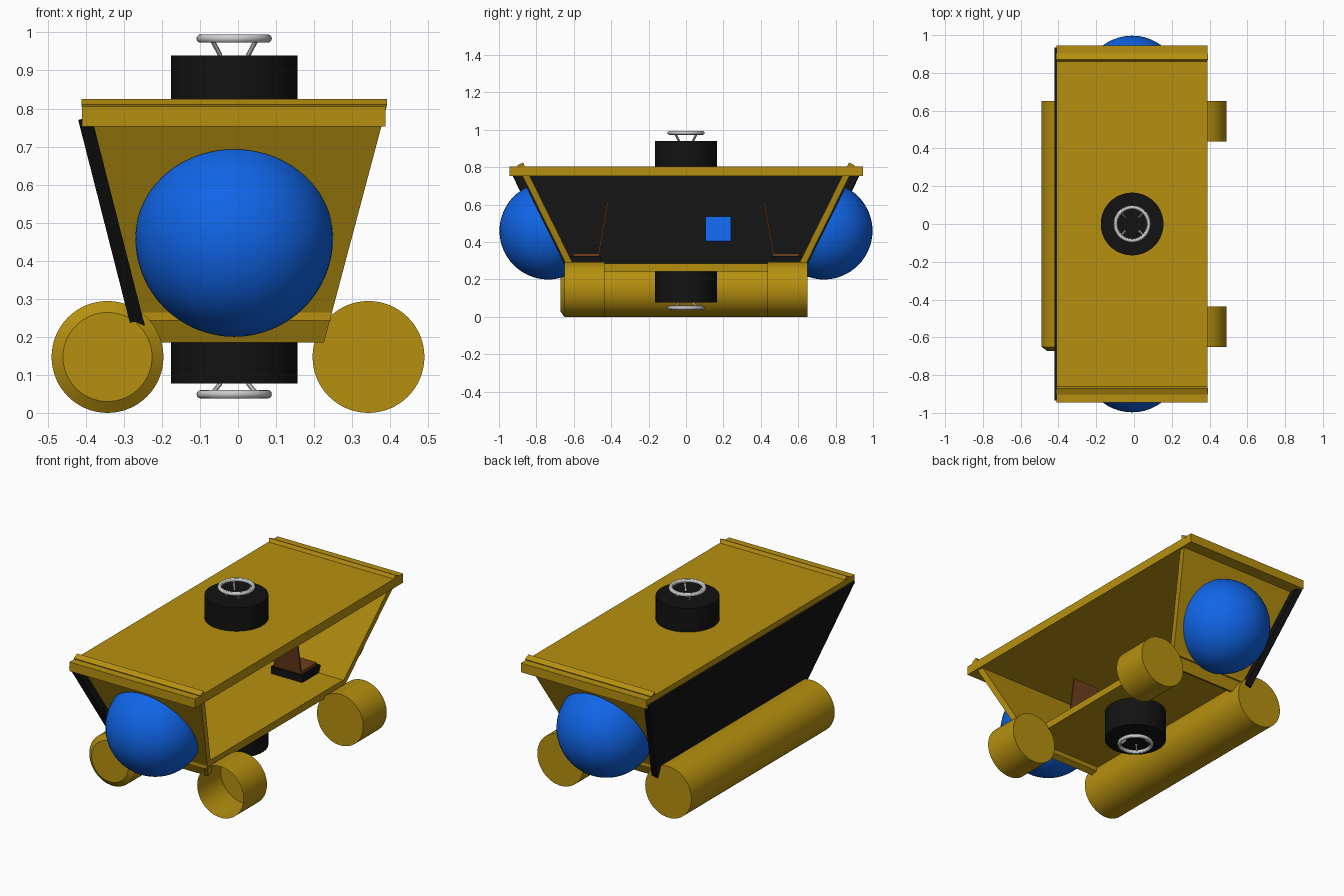
import bpy, bmesh
from math import sin, cos, pi, radians
from mathutils import Vector

if "Cube" in bpy.data.objects:
    bpy.data.objects.remove(bpy.data.objects["Cube"])

CX = -0.01          # the hull is slightly off centre in x


def material(name, rgb):
    m = bpy.data.materials.new(name)
    m.diffuse_color = (*rgb, 1)
    m.use_nodes = True
    m.node_tree.nodes["Principled BSDF"].inputs["Base Color"].default_value = m.diffuse_color
    return m


YELLOW = material("yellow", (0.47, 0.28, 0.005))
BLACK = material("black", (0.006, 0.006, 0.006))
BLUE = material("blue", (0.005, 0.13, 0.8))
BROWN = material("brown", (0.16, 0.05, 0.012))


def finish(bm, name, mat=None, smooth=False):
    bmesh.ops.recalc_face_normals(bm, faces=bm.faces[:])
    me = bpy.data.meshes.new(name)
    bm.to_mesh(me)
    bm.free()
    ob = bpy.data.objects.new(name, me)
    bpy.context.collection.objects.link(ob)
    if mat:
        me.materials.append(mat)
    if smooth:
        bpy.ops.object.select_all(action='DESELECT')
        ob.select_set(True)
        bpy.context.view_layer.objects.active = ob
        bpy.ops.object.shade_smooth_by_angle(angle=radians(30))
    return ob


def slab(name, quad, offset, mat):
    """Plate: a quad thickened by an offset vector."""
    bm = bmesh.new()
    a = [bm.verts.new(p) for p in quad]
    b = [bm.verts.new(Vector(p) + Vector(offset)) for p in quad]
    bm.faces.new(a)
    bm.faces.new(b[::-1])
    for i in range(4):
        j = (i + 1) % 4
        bm.faces.new((a[i], b[i], b[j], a[j]))
    return finish(bm, name, mat)


def box(name, x, y, z, mat):
    quad = [(x[0], y[0], z[0]), (x[1], y[0], z[0]), (x[1], y[1], z[0]), (x[0], y[1], z[0])]
    return slab(name, quad, (0, 0, z[1] - z[0]), mat)


def lathe(name, profile, centre, axis, mat=None, n=64, closed=False):
    """Revolve (radius, position) points about the y or z axis."""
    bm = bmesh.new()
    rings = []
    for r, h in profile:
        ring = []
        for i in range(n):
            c, s = r * cos(2 * pi * i / n), r * sin(2 * pi * i / n)
            p = (centre[0] + c, h, centre[1] + s) if axis == 'Y' else (centre[0] + c, centre[1] + s, h)
            ring.append(bm.verts.new(p))
        rings.append(ring)
    pairs = list(zip(rings, rings[1:])) + ([(rings[-1], rings[0])] if closed else [])
    for a, b in pairs:
        for i in range(n):
            j = (i + 1) % n
            bm.faces.new((a[i], a[j], b[j], b[i]))
    bmesh.ops.remove_doubles(bm, verts=bm.verts[:], dist=1e-5)
    return finish(bm, name, mat, True)


def rod(name, a, b, r):
    a, b = Vector(a), Vector(b)
    bm = bmesh.new()
    bmesh.ops.create_cone(bm, cap_ends=True, segments=12, radius1=r, radius2=r, depth=(b - a).length)
    rot = (b - a).to_track_quat('Z', 'Y').to_matrix().to_4x4()
    rot.translation = (a + b) / 2
    bm.transform(rot)
    finish(bm, name, None, True)


# hull: roof, floor and the tilted back panel
box("roof", (-0.41, 0.388), (-0.945, 0.945), (0.753, 0.805), YELLOW)
box("floor", (-0.26, 0.245), (-0.632, 0.632), (0.243, 0.285), YELLOW)
slab("back_panel", [(-0.42, -0.935, 0.77), (-0.42, 0.935, 0.77),
                    (-0.278, 0.66, 0.212), (-0.278, -0.66, 0.212)],
     (0.035, 0, 0.009), BLACK)
slab("blue_panel_square", [(-0.332, 0.105, 0.53), (-0.332, 0.24, 0.53),
                           (-0.299, 0.24, 0.40), (-0.299, 0.105, 0.40)],
     (0.022, 0, 0.006), BLUE)

# both ends: sloped wall, blue dome, seat with its base
normal = Vector((0, 0.896, -0.444))
for s, end in ((-1, "front"), (1, "rear")):
    slab(end + "_wall", [(CX - 0.402, s * 0.902, 0.81), (CX + 0.402, s * 0.902, 0.81),
                         (CX + 0.236, s * 0.593, 0.185), (CX - 0.236, s * 0.593, 0.185)],
         (0, -s * 0.031, 0.015), YELLOW)

    bm = bmesh.new()
    bmesh.ops.create_uvsphere(bm, u_segments=48, v_segments=32, radius=0.26)
    cut = Vector((0, s * normal.y, normal.z))
    bmesh.ops.bisect_plane(bm, geom=bm.verts[:] + bm.edges[:] + bm.faces[:],
                           plane_co=(0, 0, 0), plane_no=cut, clear_inner=True)
    bmesh.ops.holes_fill(bm, edges=[e for e in bm.edges if e.is_boundary], sides=0)
    bmesh.ops.translate(bm, verts=bm.verts[:], vec=(CX, s * 0.737, 0.46))
    finish(bm, end + "_dome", BLUE, True)

    box(end + "_seat_base", (CX - 0.1, CX + 0.1), (s * 0.455, s * 0.62), (0.28, 0.325), BLACK)
    box(end + "_seat", (CX - 0.085, CX + 0.085), (s * 0.468, s * 0.605), (0.325, 0.34), BROWN)
    slab(end + "_seat_back", [(CX - 0.085, s * 0.465, 0.325), (CX + 0.085, s * 0.465, 0.325),
                              (CX + 0.085, s * 0.415, 0.613), (CX - 0.085, s * 0.415, 0.613)],
         (0, s * 0.008, 0), BROWN)

# wheels: open front wheel, capped rear wheel, one long roller with a chamfered end
R, WZ = 0.147, 0.147
lathe("front_wheel", [(0, -0.437), (R, -0.437), (R, -0.65)], (0.343, WZ), 'Y', YELLOW)
lathe("rear_wheel", [(0, 0.437), (R, 0.437), (R, 0.65), (0, 0.65)], (0.343, WZ), 'Y', YELLOW)
lathe("long_roller", [(0, 0.65), (R, 0.65), (R, -0.65), (0.117, -0.672), (0, -0.672)],
      (-0.343, WZ), 'Y', YELLOW)

# hatches above and below: black drum with a grey hand ring on four struts
for name, inner, face, ring_z in (("top", 0.79, 0.94, 0.984), ("bottom", 0.26, 0.077, 0.049)):
    lathe(name + "_drum", [(0, inner), (0.166, inner), (0.166, face), (0, face)], (CX, 0), 'Z', BLACK)
    tube = [(0.088 + 0.011 * cos(2 * pi * k / 12), ring_z + 0.011 * sin(2 * pi * k / 12))
            for k in range(12)]
    lathe(name + "_ring", tube, (CX, 0), 'Z', None, 48, True)
    for k in range(4):
        a = pi / 4 + k * pi / 2
        rod(f"{name}_strut_{k + 1}", (CX + 0.052 * cos(a), 0.052 * sin(a), face),
            (CX + 0.085 * cos(a), 0.085 * sin(a), ring_z), 0.006)
